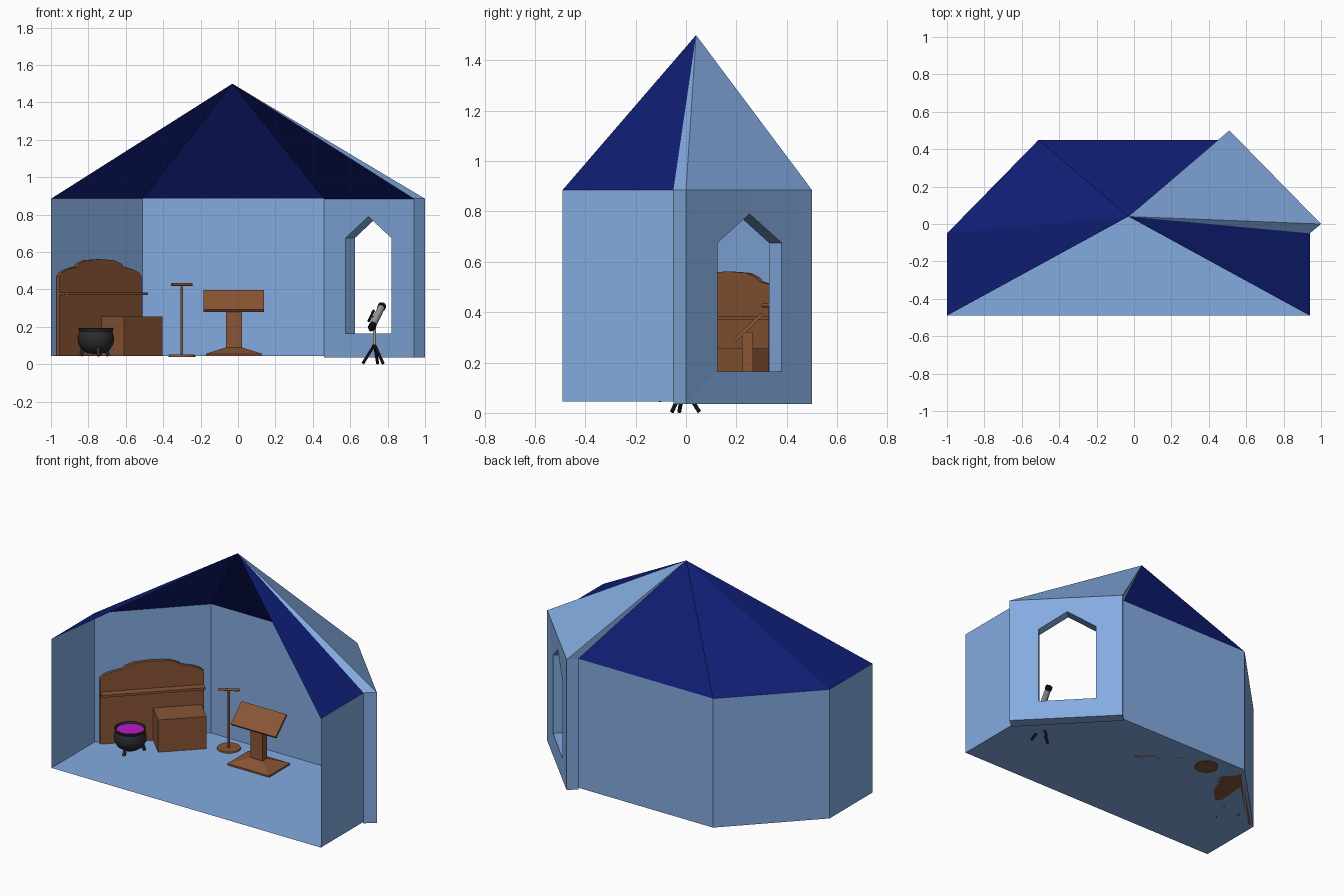
import bpy, bmesh, math
from mathutils import Vector

if "Cube" in bpy.data.objects:
    bpy.data.objects.remove(bpy.data.objects["Cube"])

def mat(name, c):
    m = bpy.data.materials.new(name)
    m.diffuse_color = (*c, 1)
    m.use_nodes = True
    m.node_tree.nodes["Principled BSDF"].inputs["Base Color"].default_value = m.diffuse_color
    return m

BLUE = mat("wall_blue", (0.23, 0.41, 0.75))
NAVY = mat("roof_navy", (0.005, 0.013, 0.18))
WOOD = mat("wood", (0.25, 0.09, 0.035))
DARK = mat("iron", (0.025, 0.025, 0.03))
BLACK = mat("black", (0.006, 0.006, 0.006))
STEEL = mat("steel", (0.35, 0.35, 0.37))
POTION = mat("magenta", (0.5, 0.01, 0.6))

def mesh(name, verts, faces, m):
    me = bpy.data.meshes.new(name)
    me.from_pydata([tuple(v) for v in verts], [], faces)
    bm = bmesh.new()
    bm.from_mesh(me)
    bmesh.ops.recalc_face_normals(bm, faces=bm.faces)
    bm.to_mesh(me)
    bm.free()
    ob = bpy.data.objects.new(name, me)
    bpy.context.collection.objects.link(ob)
    me.materials.append(m)
    return ob

def loft(name, loops, m):
    """Closed solid through loops of equal point count."""
    n = len(loops[0])
    faces = [[k * n + i, k * n + (i + 1) % n, (k + 1) * n + (i + 1) % n, (k + 1) * n + i]
             for k in range(len(loops) - 1) for i in range(n)]
    faces += [list(range(n))[::-1], [(len(loops) - 1) * n + i for i in range(n)]]
    return mesh(name, [v for l in loops for v in l], faces, m)

def extrude(name, pts, off, m):
    pts = [Vector(p) for p in pts]
    return loft(name, [pts, [p + Vector(off) for p in pts]], m)

def smooth(ob):
    bpy.ops.object.select_all(action='DESELECT')
    ob.select_set(True)
    bpy.context.view_layer.objects.active = ob
    bpy.ops.object.shade_smooth_by_angle(angle=math.radians(35))
    return ob

def rod(name, a, b, r1, m, r2=None, n=20):
    a, b = Vector(a), Vector(b)
    q = (b - a).to_track_quat('Z', 'Y')
    ring = lambda c, r: [c + q @ Vector((r * math.cos(2 * math.pi * i / n), r * math.sin(2 * math.pi * i / n), 0))
                         for i in range(n)]
    return smooth(loft(name, [ring(a, r1), ring(b, r1 if r2 is None else r2)], m))

def rect(x, y, hx, hy, z):
    return [(x - hx, y - hy, z), (x + hx, y - hy, z), (x + hx, y + hy, z), (x - hx, y + hy, z)]

# Room shell: half-octagon floor, thin walls, open front
F, T = 0.045, 0.885
plan = [(-1, -.49), (-1, -.05), (-.51, .45), (.46, .45), (.94, -.05), (.94, -.49)]
mesh("floor", [(x, y, F) for x, y in plan], [list(range(6))], BLUE)
wall_sides = [0, 1, 2, 4]
mesh("walls", [(x, y, z) for z in (F, T) for x, y in plan],
     [(i, i + 1, i + 7, i + 6) for i in wall_sides], BLUE)
apex = (-.03, .04, 1.5)
mesh("roof", [(x, y, T) for x, y in plan] + [apex], [(i, i + 1, 6) for i in range(5)], NAVY)

# Thick window wall with pointed opening
def window_loops(a, b, h0, h1):
    a, b, h0, h1 = Vector(a), Vector(b), Vector(h0), Vector(h1)
    at = lambda p, z: (p.x, p.y, z)
    outer = [at(a, .035), at(b, .035), at(b, T), at((a + b) / 2, T), at(a, T)]
    hole = [at(h0, .165), at(h1, .165), at(h1, .675), at((h0 + h1) / 2, .79), at(h0, .675)]
    return outer, hole

oi, hi = window_loops((.46, .45), (.94, -.05), (.575, .33), (.82, .075))
oo, ho = window_loops((.51, .50), (1.0, 0), (.625, .38), (.87, .125))
fw = []
for i in range(5):
    j = (i + 1) % 5
    fw += [(i, j, 5 + j, 5 + i), (10 + i, 10 + j, 15 + j, 15 + i), (5 + i, 5 + j, 15 + j, 15 + i)]
    if i not in (2, 3):
        fw.append((i, j, 10 + j, 10 + i))
mesh("window_wall", oi + hi + oo + ho, fw, BLUE)
mesh("window_roof", [oi[4], oo[4], oo[2], oi[2], apex], [(0, 1, 4), (1, 2, 4), (2, 3, 4)], BLUE)

# Back board with stepped arch, on the diagonal wall
half = [(.22, F), (.22, .47), (.205, .49), (.175, .507), (.125, .522), (.112, .538), (.075, .556), (0, .562)]
prof = half + [(-s, z) for s, z in half[-2::-1]]
cx = -.735
extrude("back_board", [(cx + s, cx + s + .90, z) for s, z in prof], (-.016, .016, 0), WOOD)

# Shelf and chest
extrude("shelf", [(-.955, -.055, .37), (-.515, .385, .37), (-.48, .35, .37), (-.48 - .425, -.075, .37),
                  (-.928, -.082, .37)], (0, 0, .015), WOOD)
extrude("chest", [(-.73, .17, F), (-.61, .05, F), (-.405, .255, F), (-.525, .375, F)], (0, 0, .21), WOOD)

# Perch stand
px, py = -.3, .335
rod("perch_base", (px, py, .04), (px, py, .052), .073, WOOD, .068, 32)
rod("perch_pole", (px, py, .05), (px, py, .425), .007, WOOD)
rod("perch_bar", (px - .054, py - .03, .427), (px + .054, py + .03, .427), .008, WOOD)

# Lectern: slab, tapered foot, post, sloped board
lx, ly = -.022, .245
loft("lectern_base", [rect(lx, ly, .15, .108, F), rect(lx, ly, .15, .108, .056),
                      rect(lx, ly, .043, .024, .09)], WOOD)
loft("lectern_post", [rect(lx, ly, .043, .022, .08), rect(lx, ly, .043, .022, .322)], WOOD)
extrude("lectern_board", [(lx - .162, .187, .292), (lx - .162, .298, .398),
                          (lx - .162, .307, .388), (lx - .162, .196, .280)], (.324, 0, 0), WOOD)

# Cauldron: lathed pot, liquid and three feet
kx, ky, n = -.76, -.024, 32
pot = [(.02, .056), (.05, .062), (.078, .082), (.094, .11), (.098, .138), (.092, .164), (.088, .176),
       (.095, .192), (.088, .195), (.080, .176), (.084, .15)]
loops = [[(kx + r * math.cos(2 * math.pi * i / n), ky + r * math.sin(2 * math.pi * i / n), z)
          for i in range(n)] for r, z in pot]
smooth(loft("cauldron", loops, DARK))
rod("potion", (kx, ky, .176), (kx, ky, .182), .083, POTION, n=32)
for k, deg in enumerate((40, 160, 280)):
    c, s = math.cos(math.radians(deg)), math.sin(math.radians(deg))
    rod(f"cauldron_foot_{k}", (kx + .085 * c, ky + .085 * s, F), (kx + .07 * c, ky + .07 * s, .09),
        .009, DARK, .013, 12)

# Telescope on tripod, aimed out of the window
tx, ty = .73, -.01
for k, deg in enumerate((-45, 75, 195)):
    c, s = math.cos(math.radians(deg)), math.sin(math.radians(deg))
    rod(f"tripod_leg_{k}", (tx + .065 * c, ty + .065 * s, .004), (tx, ty, .105), .008, BLACK, n=12)
rod("tripod_pole", (tx, ty, .09), (tx, ty, .225), .008, STEEL, n=12)
p0, p1 = Vector((.714, -.065, .195)), Vector((.771, .108, .313))
along = lambda t: p0.lerp(p1, t)
rod("telescope_tube", along(.08), along(.92), .019, STEEL)
rod("telescope_front_ring", along(.9), p1, .022, BLACK)
rod("telescope_back_cap", p0, along(.14), .020, BLACK)
rod("telescope_eyepiece", along(-.1), p0, .009, BLACK)
side = Vector((-.024, -.004, .018))
rod("finder_scope", along(.15) + side, along(.62) + side, .007, BLACK, n=12)
rod("finder_mount", along(.4), along(.4) + side, .004, BLACK, n=12)
